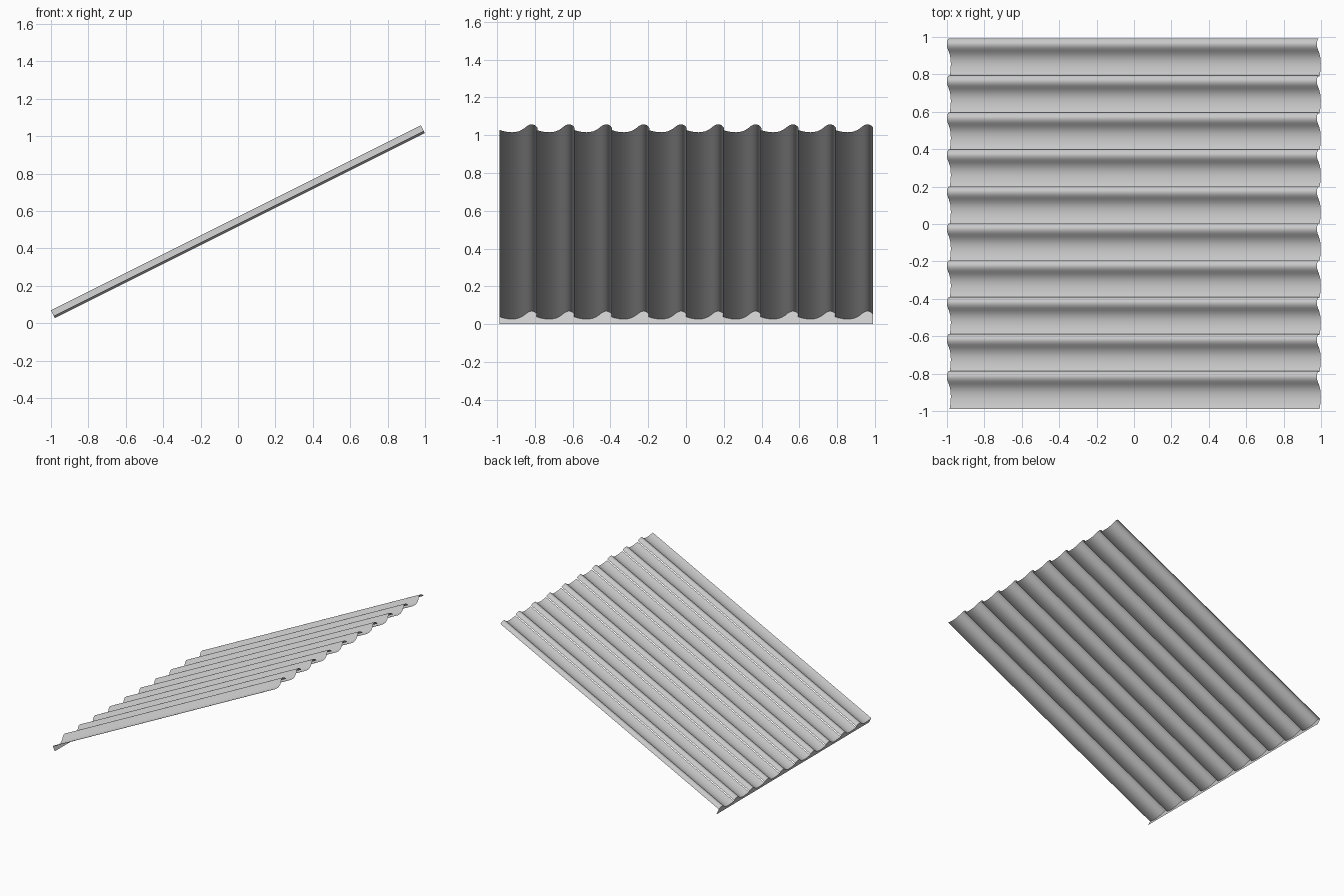
import bpy, bmesh
from mathutils import Vector

if "Cube" in bpy.data.objects:
    bpy.data.objects.remove(bpy.data.objects["Cube"])

TILES, PITCH, Y0 = 10, 0.1975, -0.988
LOW = Vector((-0.9795, 0, 0.0265))          # valley line, lower end
HIGH = Vector((0.9985, 0, 1.0155))          # valley line, upper end
NORMAL = Vector((-0.4472, 0, 0.8944))       # across the slope
LIP = -0.0295                               # depth of the eave lip

# one wave: (fraction of pitch, height above valley)
WAVE = [(0, .014), (.08, .008), (.16, .004), (.25, .001), (.34, 0), (.43, .0015),
        (.52, .006), (.60, .014), (.67, .024), (.73, .035), (.79, .043),
        (.85, .047), (.90, .0465), (.95, .042), (.99, .035), (1.02, .026)]


def point(base, y, h):
    return base + NORMAL * h + Vector((0, y, 0))


def strips(name, row_a, row_b):
    """Ten ruled strips, each between two rows of points given per wave sample."""
    bm = bmesh.new()
    for i in range(TILES):
        rows = []
        for u, h in WAVE:
            y = Y0 + (i + u) * PITCH
            rows.append((bm.verts.new(row_a(y, h)), bm.verts.new(row_b(y, h))))
        for (a, b), (c, d) in zip(rows, rows[1:]):
            bm.faces.new((a, b, d, c))
    me = bpy.data.meshes.new(name)
    bm.to_mesh(me)
    bm.free()
    ob = bpy.data.objects.new(name, me)
    bpy.context.collection.objects.link(ob)
    bpy.ops.object.select_all(action='DESELECT')
    ob.select_set(True)
    bpy.context.view_layer.objects.active = ob
    bpy.ops.object.shade_smooth_by_angle(angle=0.7)
    return ob


# sloping roof sheet of repeated wave tiles
strips("roof_tiles", lambda y, h: point(LOW, y, h), lambda y, h: point(HIGH, y, h))

# lip closing the waves along the lower edge
strips("eave_lip", lambda y, h: point(LOW, y, LIP), lambda y, h: point(LOW, y, h))

# make the sheet face upward
for ob in bpy.data.objects:
    if ob.name == "roof_tiles" and ob.data.polygons[0].normal.z < 0:
        ob.data.flip_normals()
    if ob.name == "eave_lip" and ob.data.polygons[0].normal.x > 0:
        ob.data.flip_normals()
